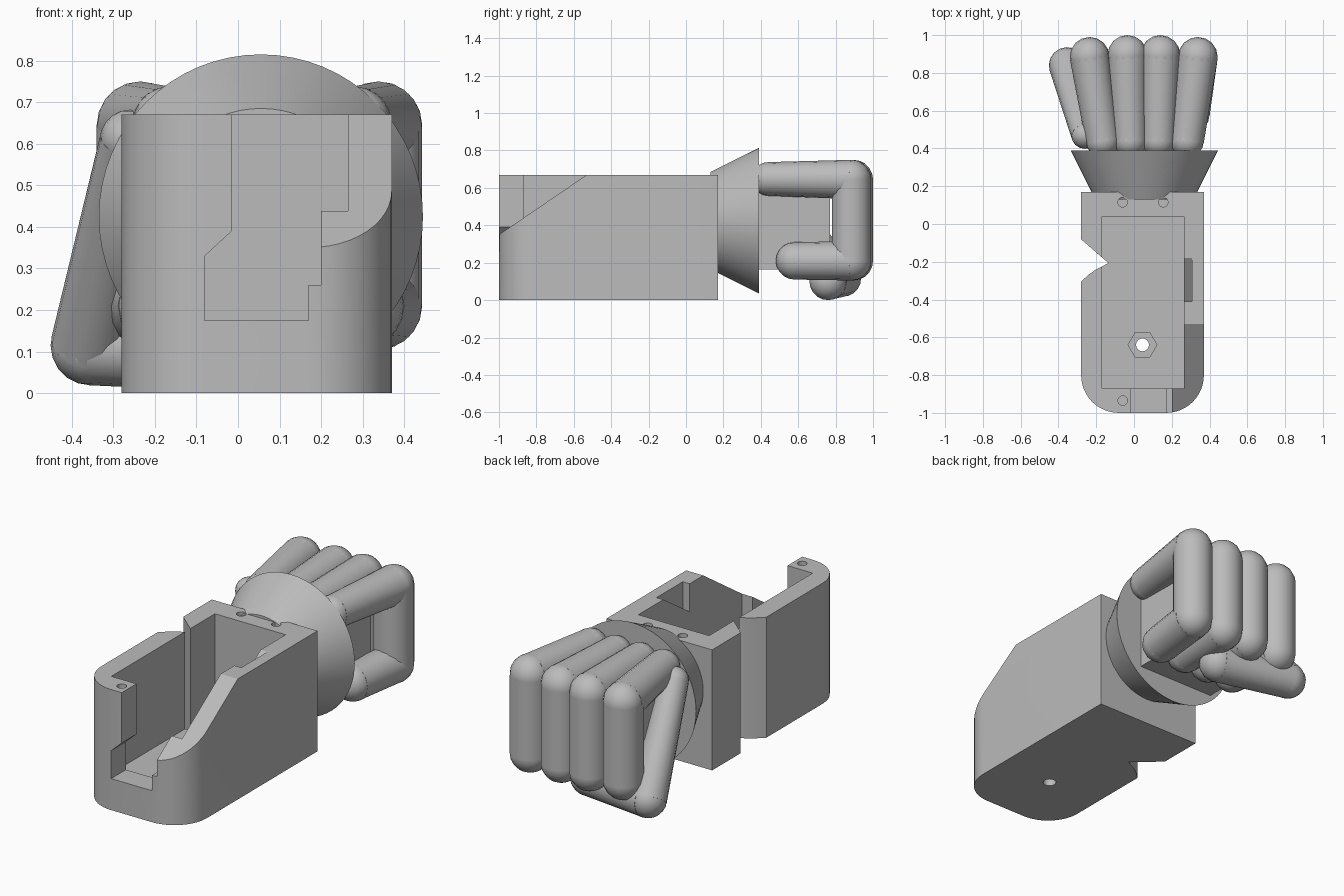
import bpy, bmesh, math
from mathutils import Vector

cube = bpy.data.objects.get("Cube")
if cube:
    bpy.data.objects.remove(cube, do_unlink=True)

GREY = (0.5, 0.5, 0.5, 1)
mat = bpy.data.materials.new("plain_grey")
mat.use_nodes = True
mat.diffuse_color = GREY
mat.node_tree.nodes["Principled BSDF"].inputs["Base Color"].default_value = GREY


def finish(name, bm, smooth=None):
    bmesh.ops.recalc_face_normals(bm, faces=bm.faces)
    mesh = bpy.data.meshes.new(name)
    bm.to_mesh(mesh)
    bm.free()
    mesh.materials.append(mat)
    obj = bpy.data.objects.new(name, mesh)
    bpy.context.collection.objects.link(obj)
    if smooth:
        smooth_object(obj, smooth)
    return obj


def activate(obj):
    bpy.ops.object.select_all(action='DESELECT')
    obj.select_set(True)
    bpy.context.view_layer.objects.active = obj


def smooth_object(obj, angle):
    activate(obj)
    bpy.ops.object.shade_smooth_by_angle(angle=math.radians(angle))


def prism(name, outline, low, high, axis='z'):
    """Extrude a 2D outline along one axis."""
    place = {'x': lambda a, b, h: (h, a, b),
             'y': lambda a, b, h: (a, h, b),
             'z': lambda a, b, h: (a, b, h)}[axis]
    bm = bmesh.new()
    ends = [[bm.verts.new(place(a, b, h)) for a, b in outline] for h in (low, high)]
    bm.faces.new(ends[0])
    bm.faces.new(ends[1])
    n = len(outline)
    for i in range(n):
        j = (i + 1) % n
        bm.faces.new((ends[0][i], ends[0][j], ends[1][j], ends[1][i]))
    return finish(name, bm)


def rect(x0, x1, y0, y1):
    return [(x0, y0), (x1, y0), (x1, y1), (x0, y1)]


def arc(cx, cy, r, start, end, steps):
    angles = [math.radians(start + (end - start) * i / steps) for i in range(steps + 1)]
    return [(cx + r * math.cos(a), cy + r * math.sin(a)) for a in angles]


def cut(obj, cutter):
    cutter.hide_render = True
    mod = obj.modifiers.new("cut", 'BOOLEAN')
    mod.operation = 'DIFFERENCE'
    mod.solver = 'EXACT'
    mod.object = cutter
    activate(obj)
    bpy.ops.object.modifier_apply(modifier=mod.name)
    bpy.data.objects.remove(cutter, do_unlink=True)


# Forearm housing: block with two rounded front corners
R = 0.2
outline = ([(0.37, 0.17), (-0.28, 0.17)]
           + arc(-0.28 + R, -1 + R, R, 180, 270, 12)
           + arc(0.37 - R, -1 + R, R, 270, 360, 12))
housing = prism("forearm_housing", outline, 0, 0.67)

# Cavity, stepped front opening, sloped corner and ramp slot
cut(housing, prism("cavity", rect(-0.17, 0.265, -0.87, 0.04), 0.13, 0.8))
opening = [(-0.015, 0.8), (-0.015, 0.39), (-0.08, 0.33), (-0.08, 0.175), (0.17, 0.175),
           (0.17, 0.26), (0.2, 0.26), (0.2, 0.8)]
cut(housing, prism("front_opening", opening, -1.1, -0.86, 'y'))
slope = [(-1.1, 0.282), (-0.46, 0.718), (-0.46, 0.9), (-1.1, 0.9)]
cut(housing, prism("corner_slope", slope, 0.2, 0.5, 'x'))
ramp = [(-0.41, 0.515), (-0.12, 0.71), (-0.12, 0.8), (-0.41, 0.8)]
cut(housing, prism("ramp_slot", ramp, 0.22, 0.307, 'x'))

# Side notch through the full height
notch = [(-0.35, -0.02), (-0.135, -0.207), (-0.2, -0.24), (-0.24, -0.268),
         (-0.28, -0.305), (-0.35, -0.38)]
cut(housing, prism("side_notch", notch, -0.1, 0.8))

# Screw holes, nut pocket and floor hole
for x, y in ((-0.06, 0.115), (0.155, 0.115), (-0.06, -0.935)):
    cut(housing, prism("screw_hole", arc(x, y, 0.025, 0, 345, 23), 0.45, 0.8))
cut(housing, prism("nut_pocket", arc(0.045, -0.64, 0.076, 0, 300, 5), 0.07, 0.2))
cut(housing, prism("floor_hole", arc(0.045, -0.64, 0.034, 0, 345, 23), -0.1, 0.2))
smooth_object(housing, 25)


# Hand parts
def tube(bm, a, b, ra, rb, sides=16):
    a, b = Vector(a), Vector(b)
    rot = (b - a).to_track_quat('Z', 'Y').to_matrix().to_4x4()
    rot.translation = (a + b) / 2
    bmesh.ops.create_cone(bm, cap_ends=True, segments=sides, radius1=ra, radius2=rb,
                          depth=(b - a).length, matrix=rot)


def digit(name, points, radii):
    """Chain of tapered tubes with ball joints."""
    bm = bmesh.new()
    for p, r in zip(points, radii):
        made = bmesh.ops.create_uvsphere(bm, u_segments=16, v_segments=10, radius=r)
        bmesh.ops.translate(bm, verts=made["verts"], vec=p)
    for i in range(len(points) - 1):
        tube(bm, points[i], points[i + 1], radii[i], radii[i + 1])
    return finish(name, bm, 40)


# Flared cuff
bm = bmesh.new()
tube(bm, (0.055, 0.13, 0.425), (0.055, 0.39, 0.425), 0.26, 0.39, 64)
finish("wrist_cuff", bm, 30)

# Palm block
prism("palm", rect(-0.2, 0.28, 0.38, 0.77), 0.165, 0.66)

# Four curled fingers fanning outwards
fingers = {"index": (-0.165, -0.235, 0.885), "middle": (-0.02, -0.035, 0.895),
           "ring": (0.13, 0.14, 0.895), "little": (0.28, 0.338, 0.885)}
for label, (base, knuckle, y) in fingers.items():
    tip = knuckle + (base - knuckle) * 0.65
    digit(label + "_finger",
          [(base, 0.44, 0.648), (knuckle, y, 0.645), (knuckle, y, 0.21), (tip, 0.58, 0.21)],
          [0.09, 0.105, 0.105, 0.1])

# Thumb folded under the fingers
digit("thumb", [(-0.26, 0.47, 0.61), (-0.355, 0.84, 0.115), (0.06, 0.76, 0.1)],
      [0.072, 0.096, 0.1])
